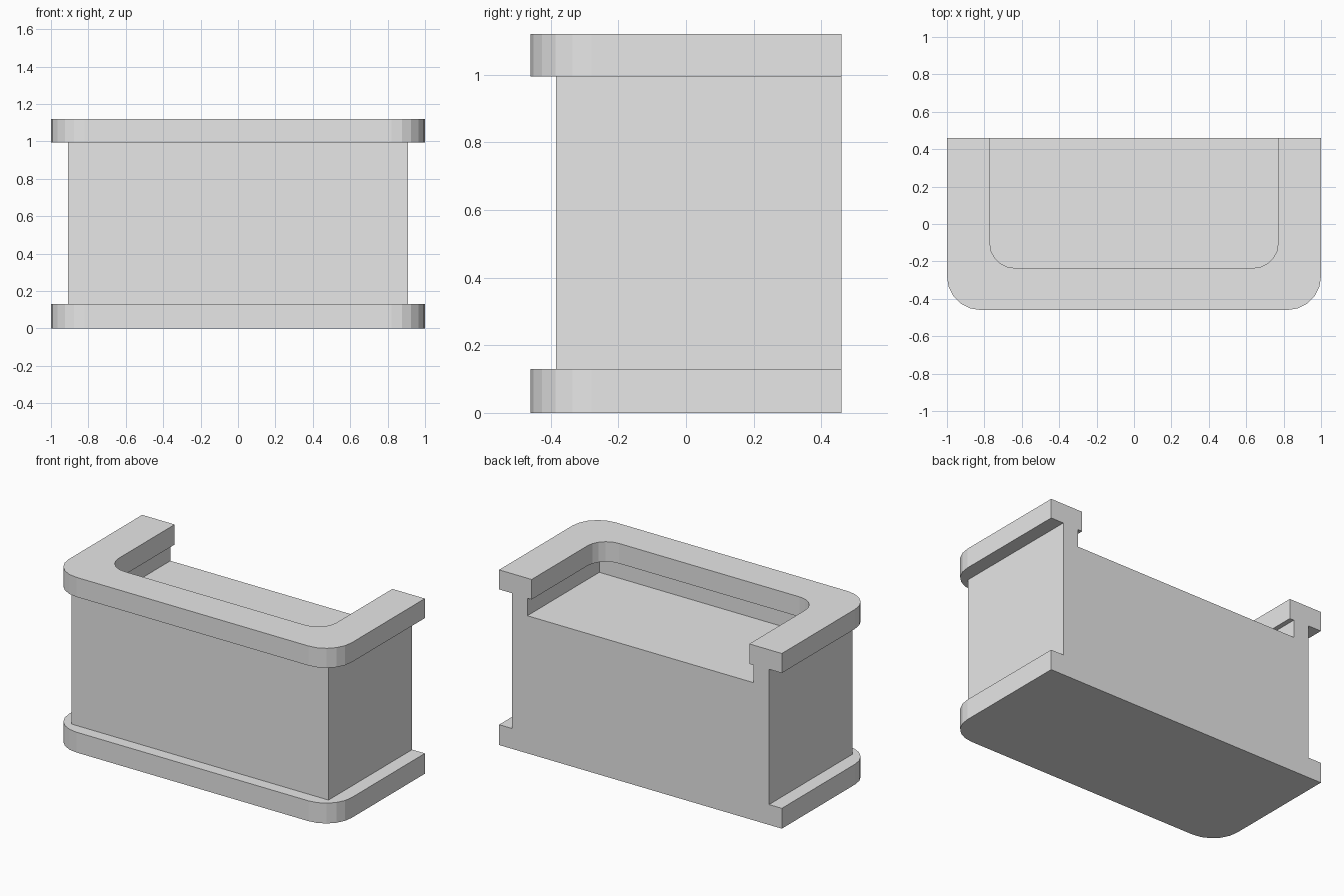
import bpy, bmesh, math

cube = bpy.data.objects.get("Cube")
if cube:
    bpy.data.objects.remove(cube, do_unlink=True)

BACK = 0.46
HEIGHT = 1.12

grey = bpy.data.materials.new("plain grey")
grey.use_nodes = True
colour = (0.8, 0.8, 0.8, 1)
grey.diffuse_color = colour
grey.node_tree.nodes["Principled BSDF"].inputs["Base Color"].default_value = colour


def slab(name, half_width, front, back, bottom, top, radius=0, steps=5):
    """Upright prism with square back corners and rounded front corners."""
    right = []
    if radius:
        for i in range(steps + 1):
            a = math.pi / 2 * i / steps
            right.append((half_width - radius + radius * math.sin(a),
                          front + radius - radius * math.cos(a)))
    else:
        right.append((half_width, front))
    right.append((half_width, back))
    outline = right + [(-x, y) for x, y in reversed(right)]
    bm = bmesh.new()
    face = bm.faces.new([bm.verts.new((x, y, bottom)) for x, y in outline])
    up = bmesh.ops.extrude_face_region(bm, geom=[face])["geom"]
    bmesh.ops.translate(bm, vec=(0, 0, top - bottom),
                        verts=[v for v in up if isinstance(v, bmesh.types.BMVert)])
    bmesh.ops.recalc_face_normals(bm, faces=bm.faces)
    mesh = bpy.data.meshes.new(name)
    bm.to_mesh(mesh)
    bm.free()
    mesh.materials.append(grey)
    obj = bpy.data.objects.new(name, mesh)
    bpy.context.collection.objects.link(obj)
    return obj


def combine(target, other, operation):
    """Apply a boolean and discard the helper."""
    mod = target.modifiers.new(operation.lower(), "BOOLEAN")
    mod.operation = operation
    mod.solver = "EXACT"
    mod.object = other
    bpy.context.view_layer.objects.active = target
    bpy.ops.object.modifier_apply(modifier=mod.name)
    bpy.data.objects.remove(other, do_unlink=True)


# Main block with a base plate and a top rim, all flush at the back
counter = slab("counter_body", 0.91, -0.385, BACK, 0.06, 1.06)
combine(counter, slab("base_plate", 1, -BACK, BACK, 0, 0.13, 0.18), "UNION")
combine(counter, slab("top_rim", 1, -BACK, BACK, 0.995, HEIGHT, 0.18), "UNION")

# Rounded opening through the rim, then a wider recess undercutting it
combine(counter, slab("rim_opening", 0.77, -0.235, 0.6, 0.94, 1.3, 0.13), "DIFFERENCE")
combine(counter, slab("recess", 0.80, -0.267, 0.6, 0.88, 0.992), "DIFFERENCE")

# Merge the flush faces into clean flat ones
bm = bmesh.new()
bm.from_mesh(counter.data)
bmesh.ops.remove_doubles(bm, verts=bm.verts, dist=0.0001)
bmesh.ops.dissolve_limit(bm, angle_limit=math.radians(1),
                         verts=bm.verts, edges=bm.edges)
bm.to_mesh(counter.data)
bm.free()
